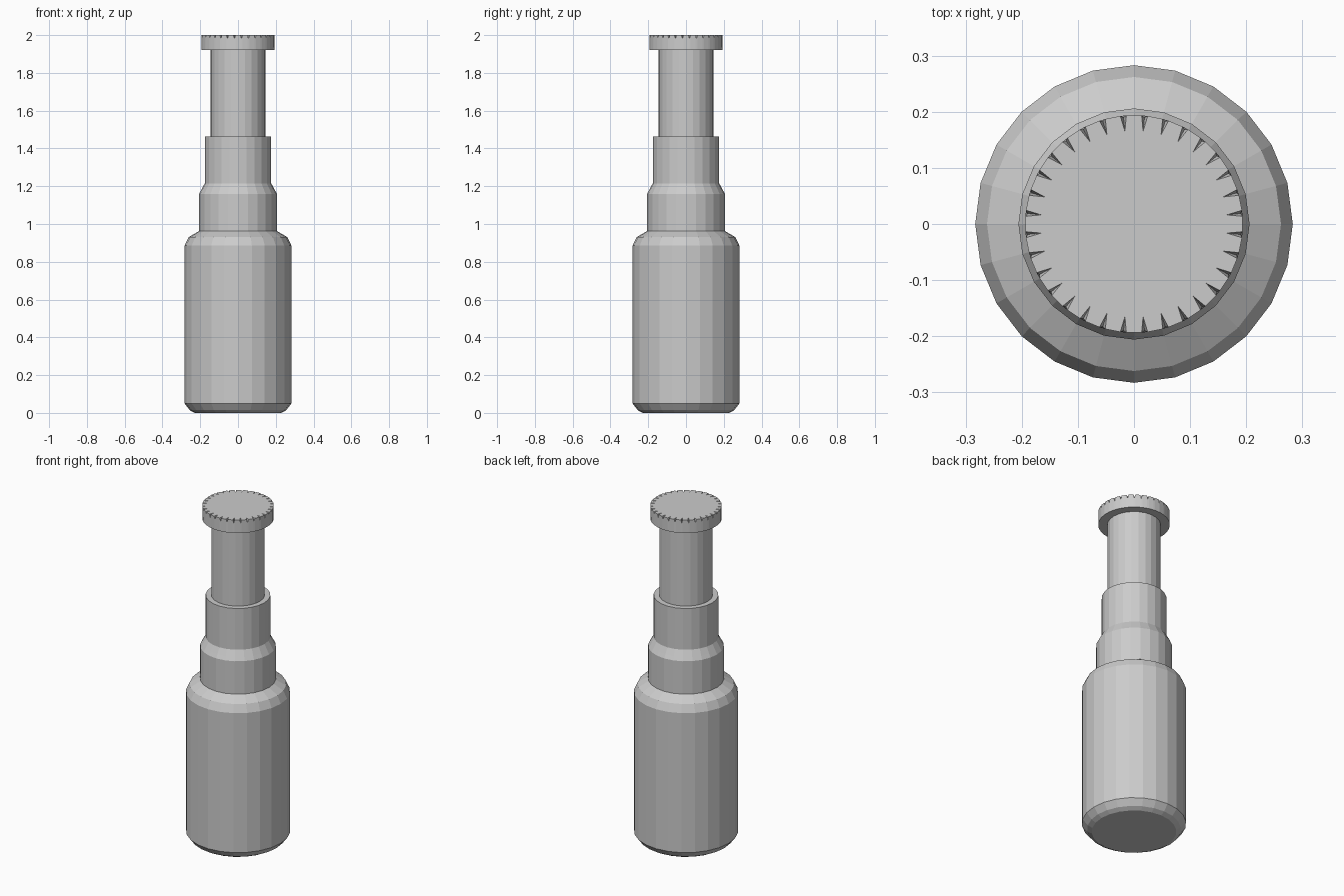
import bpy, bmesh
from math import cos, sin, pi

if "Cube" in bpy.data.objects:
    bpy.data.objects.remove(bpy.data.objects["Cube"])


def polar(r, a, z):
    return (r * cos(a), r * sin(a), z)


def make_object(name, bm):
    bmesh.ops.recalc_face_normals(bm, faces=bm.faces)
    mesh = bpy.data.meshes.new(name)
    bm.to_mesh(mesh)
    bm.free()
    obj = bpy.data.objects.new(name, mesh)
    bpy.context.collection.objects.link(obj)
    return obj


def lathe(name, profile, sides):
    bm = bmesh.new()
    rings = [[bm.verts.new(polar(r, 2 * pi * i / sides, z)) for i in range(sides)]
             for r, z in profile]
    for low, high in zip(rings, rings[1:]):
        for i in range(sides):
            j = (i + 1) % sides
            bm.faces.new((low[i], low[j], high[j], high[i]))
    bm.faces.new(rings[0][::-1])
    bm.faces.new(rings[-1])
    return make_object(name, bm)


# Bottle: body, shoulder, stepped collars and neck
lathe("bottle", [
    (0.23, 0.0), (0.255, 0.014), (0.283, 0.05), (0.283, 0.885),
    (0.262, 0.93), (0.206, 0.963), (0.206, 1.16), (0.195, 1.18),
    (0.176, 1.215), (0.176, 1.462), (0.145, 1.462), (0.145, 1.93)], 24)


# Cap: a disc whose top rim is cut by small radial V grooves
def crimped_cap(name, radius, z0, z1, teeth):
    bm = bmesh.new()
    half = 0.028
    top, under = [], []
    rows = []
    for i in range(teeth):
        a = 2 * pi * (i + 0.5) / teeth
        left = bm.verts.new(polar(radius, a - half, z1))
        right = bm.verts.new(polar(radius, a + half, z1))
        tip = bm.verts.new(polar(radius - 0.028, a, z1))
        dip = bm.verts.new(polar(radius - 0.003, a, z1 - 0.02))
        foot_l = bm.verts.new(polar(radius, a - half, z0))
        foot_r = bm.verts.new(polar(radius, a + half, z0))
        bm.faces.new((left, tip, dip))
        bm.faces.new((tip, right, dip))
        bm.faces.new((foot_l, foot_r, right, dip, left))
        rows.append((left, right, foot_l, foot_r))
        top += [left, tip, right]
        under += [foot_l, foot_r]
    for a, b in zip(rows, rows[1:] + rows[:1]):
        bm.faces.new((a[3], b[2], b[0], a[1]))
    bm.faces.new(top)
    bm.faces.new(under[::-1])
    return make_object(name, bm)


crimped_cap("bottle_cap", 0.194, 1.922, 2.0, 32)
